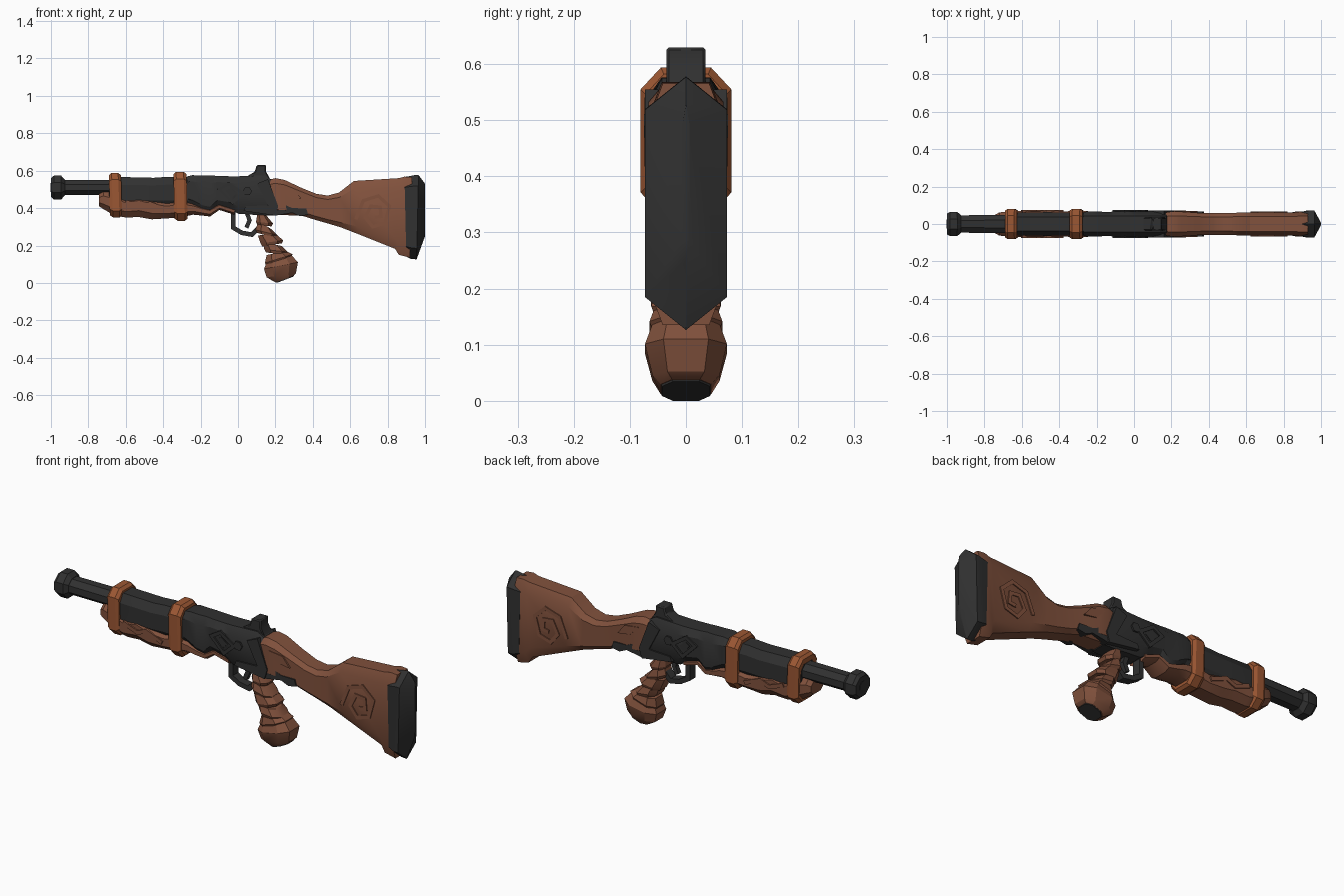
import bpy, bmesh, math
from mathutils import Vector


def material(name, rgb):
    m = bpy.data.materials.new(name)
    m.diffuse_color = (*rgb, 1)
    return m


IRON = material("dark iron", (0.03, 0.03, 0.03))
WOOD = material("brown wood", (0.22, 0.083, 0.046))
LEATHER = material("orange leather", (0.33, 0.095, 0.033))


def finish(bm, name, mat, mirror=False):
    bmesh.ops.recalc_face_normals(bm, faces=bm.faces)
    me = bpy.data.meshes.new(name)
    bm.to_mesh(me)
    bm.free()
    me.materials.append(mat)
    ob = bpy.data.objects.new(name, me)
    bpy.context.collection.objects.link(ob)
    if mirror:
        ob.modifiers.new("both_sides", 'MIRROR').use_axis = (False, True, False)
    return ob


def loft(name, stations, mat, c=0.2, k=0.6):
    """Eight-sided sections, each from edge point a to b in xz, half width w."""
    bm = bmesh.new()
    rings = []
    for a, b, w in stations:
        a, b = Vector((a[0], 0, a[1])), Vector((b[0], 0, b[1]))
        sec = [(0, -k), (0, k), (c, 1), (1 - c, 1), (1, k), (1, -k), (1 - c, -1), (c, -1)]
        rings.append([bm.verts.new(a.lerp(b, t) + Vector((0, y * w, 0))) for t, y in sec])
    for r, s in zip(rings, rings[1:]):
        for i in range(8):
            j = (i + 1) % 8
            bm.faces.new((r[i], r[j], s[j], s[i]))
    bm.faces.new(rings[0])
    bm.faces.new(rings[-1])
    if k == 0:
        bmesh.ops.remove_doubles(bm, verts=bm.verts, dist=1e-5)
    return finish(bm, name, mat)


def along_x(name, rows, mat, c=0.2, k=0.6):
    """Loft of upright sections: x, low z, high z, half width."""
    return loft(name, [((x, lo), (x, hi), w) for x, lo, hi, w in rows], mat, c, k)


def prism(name, pts, y0, y1, mat, mirror=False, bevel=0.0):
    bm = bmesh.new()
    front = [bm.verts.new((x, y0, z)) for x, z in pts]
    back = [bm.verts.new((x, y1, z)) for x, z in pts]
    bm.faces.new(front)
    bm.faces.new(back)
    for i in range(len(pts)):
        j = (i + 1) % len(pts)
        bm.faces.new((front[i], front[j], back[j], back[i]))
    ob = finish(bm, name, mat, mirror)
    if bevel:
        ob.modifiers.new("chamfer", 'BEVEL').width = bevel
        ob.modifiers["chamfer"].segments = 1
    return ob


def ribbon(name, path, width, y0, y1, mat, closed=False, mirror=False):
    """Mitred flat bar following a path in xz."""
    bm = bmesh.new()
    pts = [Vector(p) for p in path]
    n = len(pts)
    rings = []
    for i, p in enumerate(pts):
        d0 = p - pts[i - 1] if i or closed else pts[1] - p
        d1 = pts[(i + 1) % n] - p if i < n - 1 or closed else d0
        n0, n1 = [Vector((-d.y, d.x)).normalized() for d in (d0, d1)]
        m = (n0 + n1).normalized()
        m *= width / 2 / max(0.4, m.dot(n0))
        rings.append([bm.verts.new((q.x, y, q.y)) for q, y in
                      ((p + m, y0), (p - m, y0), (p - m, y1), (p + m, y1))])
    for i in range(n if closed else n - 1):
        r, s = rings[i], rings[(i + 1) % n]
        for a in range(4):
            b = (a + 1) % 4
            bm.faces.new((r[a], r[b], s[b], s[a]))
    if not closed:
        bm.faces.new(rings[0])
        bm.faces.new(rings[-1])
    return finish(bm, name, mat, mirror)


# Barrel and muzzle ring
along_x("barrel", [(-0.95, 0.47, 0.55, 0.046), (-0.6, 0.47, 0.55, 0.05)], IRON, 0.29, 0.42)
along_x("muzzle", [(-1.0, 0.46, 0.56, 0.056), (-0.985, 0.447, 0.573, 0.064),
                   (-0.945, 0.447, 0.573, 0.064), (-0.925, 0.468, 0.552, 0.048)], IRON, 0.29, 0.42)
along_x("muzzle_bore", [(-1.002, 0.485, 0.535, 0.025), (-0.99, 0.485, 0.535, 0.025)], IRON, 0.29, 0.42)

# Iron housing over the fore end, and the receiver
along_x("barrel_housing", [(-0.69, 0.43, 0.55, 0.056), (-0.66, 0.4, 0.567, 0.062), (-0.45, 0.4, 0.562, 0.063),
                           (-0.38, 0.4, 0.567, 0.061), (-0.24, 0.4, 0.567, 0.063)], IRON, 0.25)
along_x("receiver", [(-0.27, 0.42, 0.57, 0.064), (-0.245, 0.41, 0.576, 0.067), (-0.19, 0.375, 0.574, 0.067),
                     (-0.15, 0.365, 0.575, 0.064), (-0.11, 0.41, 0.572, 0.066), (-0.04, 0.395, 0.57, 0.067),
                     (0.0, 0.37, 0.57, 0.067), (0.14, 0.36, 0.575, 0.066), (0.175, 0.36, 0.555, 0.064),
                     (0.205, 0.36, 0.43, 0.06)], IRON, 0.2, 0.65)
prism("rear_side_plate", [(0.1, 0.53), (0.16, 0.555), (0.215, 0.41), (0.2, 0.36), (0.03, 0.385),
                          (0.04, 0.41), (0.16, 0.415)], 0.05, 0.073, IRON, True)
prism("rear_sight", [(0.04, 0.565), (0.09, 0.595), (0.1, 0.63), (0.15, 0.63), (0.15, 0.595), (0.175, 0.55)],
      -0.035, 0.035, IRON, bevel=0.005)

# Diamond ornament and bolt on both sides of the receiver
diamond = [(-0.1, 0.5), (-0.05, 0.53), (0.025, 0.48), (-0.03, 0.43)]
ribbon("diamond_frame", diamond, 0.018, 0.05, 0.074, IRON, True, True)
prism("diamond_stud", [(-0.07, 0.492), (-0.047, 0.507), (-0.01, 0.48), (-0.037, 0.455)], 0.05, 0.07, IRON, True)
prism("bolt_stud", [(0.05 + 0.024 * math.cos(a * math.pi / 3), 0.49 + 0.024 * math.sin(a * math.pi / 3))
                    for a in range(6)], 0.05, 0.075, IRON, True)

# Carved wooden fore end
along_x("fore_end", [(-0.742, 0.41, 0.475, 0.05), (-0.72, 0.395, 0.492, 0.062), (-0.66, 0.36, 0.485, 0.068),
                     (-0.6, 0.35, 0.46, 0.07), (-0.53, 0.352, 0.475, 0.066), (-0.46, 0.34, 0.455, 0.071),
                     (-0.38, 0.345, 0.435, 0.067), (-0.31, 0.35, 0.45, 0.07), (-0.24, 0.365, 0.43, 0.068),
                     (-0.19, 0.36, 0.41, 0.064), (-0.15, 0.355, 0.40, 0.06), (-0.1, 0.39, 0.425, 0.055),
                     (-0.02, 0.365, 0.40, 0.05)], WOOD, 0.28, 0.55)
ribbon("fore_end_carving", [(-0.6, 0.435), (-0.52, 0.405), (-0.47, 0.425), (-0.38, 0.39)],
       0.02, 0.05, 0.074, WOOD, False, True)

# Leather bands
for label, x0, x1, lo, hi in (("front_band", -0.69, -0.625, 0.35, 0.588), ("rear_band", -0.345, -0.275, 0.332, 0.594)):
    loft(label, [((x0 + 0.005, lo + 0.012), (x0, hi - 0.012), 0.072),
                 ((x0 + 0.022, lo), (x0 + 0.014, hi), 0.081),
                 ((x1 - 0.008, lo), (x1 - 0.016, hi), 0.081),
                 ((x1 + 0.005, lo + 0.012), (x1, hi - 0.012), 0.072)], LEATHER, 0.15, 0.55)

# Shoulder stock with tang and square spiral carving
loft("stock", [((0.16, 0.365), (0.16, 0.55), 0.06), ((0.2, 0.365), (0.2, 0.56), 0.067),
               ((0.26, 0.362), (0.25, 0.55), 0.066), ((0.34, 0.36), (0.34, 0.508), 0.06),
               ((0.41, 0.338), (0.42, 0.476), 0.058), ((0.48, 0.318), (0.48, 0.467), 0.058),
               ((0.55, 0.297), (0.54, 0.483), 0.06), ((0.64, 0.262), (0.62, 0.545), 0.062),
               ((0.84, 0.182), (0.86, 0.56), 0.062), ((0.86, 0.15), (0.89, 0.568), 0.066),
               ((0.92, 0.135), (0.93, 0.565), 0.064)], WOOD, 0.14, 0.65)
prism("tang_plate", [(0.18, 0.42), (0.25, 0.418), (0.29, 0.4), (0.365, 0.398), (0.375, 0.365),
                     (0.33, 0.357), (0.29, 0.375), (0.2, 0.36)], 0.03, 0.066, IRON, True)
spiral = [(0.63, 0.34), (0.67, 0.44), (0.75, 0.465), (0.81, 0.41), (0.785, 0.32), (0.72, 0.3),
          (0.68, 0.35), (0.71, 0.41), (0.76, 0.405), (0.765, 0.355), (0.73, 0.35)]
ribbon("stock_spiral", spiral, 0.018, 0.05, 0.067, WOOD, False, True)
prism("stock_neck_chip", [(0.22, 0.51), (0.3, 0.5), (0.34, 0.45), (0.27, 0.46)], 0.05, 0.069, WOOD, True)

# Ridged iron butt plate
loft("butt_plate", [((0.9, 0.14), (0.89, 0.566), 0.066), ((0.925, 0.128), (0.955, 0.578), 0.073),
                    ((0.955, 0.126), (0.965, 0.577), 0.073), ((1.0, 0.25), (1.0, 0.53), 0.006)],
     IRON, 0.13, 0.0)

# Wrapped grip: overlapping tilted turns down the handle
left = [(0.095, 0.37), (0.1, 0.32), (0.098, 0.26), (0.125, 0.205), (0.145, 0.155), (0.148, 0.1)]
right = [(0.155, 0.36), (0.185, 0.3), (0.21, 0.255), (0.24, 0.21), (0.265, 0.165), (0.29, 0.135)]
for i in range(5):
    tilt = 0.012 if i % 2 else -0.006
    (ax, az), (bx, bz) = left[i], right[i]
    (cx, cz), (dx, dz) = left[i + 1], right[i + 1]
    w = 0.05 + 0.003 * i
    loft(f"grip_wrap_{i + 1}", [((ax + 0.008, az + tilt), (bx - 0.008, bz - tilt), w - 0.006),
                                ((cx - 0.004, cz + 0.012 + tilt), (dx + 0.002, dz + 0.012 - tilt), w + 0.003),
                                ((cx + 0.004, cz - 0.004 + tilt), (dx - 0.006, dz - 0.004 - tilt), w - 0.003)],
         WOOD, 0.25, 0.5)
loft("grip_pommel", [((0.155, 0.115), (0.285, 0.15), 0.058), ((0.139, 0.075), (0.32, 0.11), 0.073),
                     ((0.153, 0.03), (0.31, 0.052), 0.06), ((0.2, 0.003), (0.298, 0.038), 0.045)],
     WOOD, 0.25, 0.55)
loft("grip_end_pad", [((0.204, 0.006), (0.296, 0.039), 0.044), ((0.207, 0.0), (0.297, 0.034), 0.043)],
     IRON, 0.25, 0.55)

# Trigger and guard
ribbon("trigger_guard", [(-0.025, 0.39), (-0.025, 0.295), (0.02, 0.268), (0.075, 0.258), (0.115, 0.3)],
       0.024, -0.022, 0.022, IRON)
ribbon("trigger", [(0.045, 0.38), (0.062, 0.335), (0.045, 0.295)], 0.022, -0.012, 0.012, IRON)

# Smooth the shallow facets, keep the hard edges
bpy.ops.object.select_all(action='SELECT')
bpy.context.view_layer.objects.active = bpy.data.objects["stock"]
bpy.ops.object.shade_smooth_by_angle(angle=math.radians(30))
